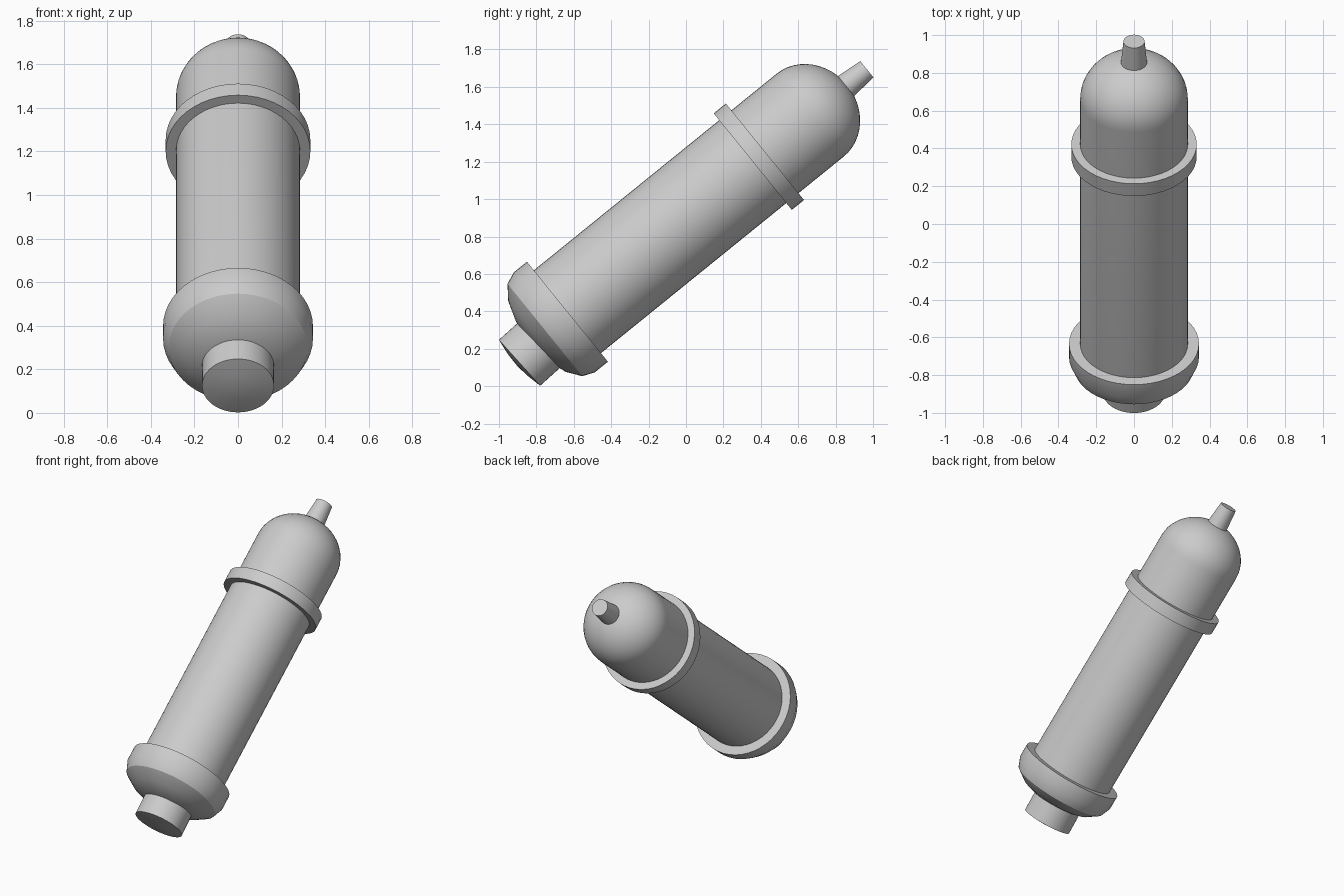
import bpy, bmesh, math
from mathutils import Matrix, Vector

if "Cube" in bpy.data.objects:
    bpy.data.objects.remove(bpy.data.objects["Cube"])

grey = bpy.data.materials.new("plain_grey")
grey.use_nodes = True
color = (0.6, 0.6, 0.6, 1)
grey.diffuse_color = color
grey.node_tree.nodes["Principled BSDF"].inputs["Base Color"].default_value = color

TILT = math.radians(39)          # slope of the long axis above the ground
ORIGIN = Vector((0, -0.634, 0.398))  # centre of the lower collar's top face


def lathe(name, profile, origin=ORIGIN, tilt=TILT, sides=48):
    """Spin (radius, height) points around a tilted axis into a closed solid."""
    bm = bmesh.new()
    rings = []
    for radius, height in profile:
        if radius < 1e-5:
            rings.append([bm.verts.new((0, 0, height))])
        else:
            angles = [math.tau * i / sides for i in range(sides)]
            rings.append([bm.verts.new((radius * math.cos(a), radius * math.sin(a), height))
                          for a in angles])
    for low, high in zip(rings, rings[1:]):
        for i in range(sides):
            j = (i + 1) % sides
            quad = [low[i % len(low)], low[j % len(low)], high[j % len(high)], high[i % len(high)]]
            bm.faces.new(list(dict.fromkeys(quad)))
    for ring in (rings[0], rings[-1]):
        if len(ring) > 1:
            bm.faces.new(ring)
    bmesh.ops.recalc_face_normals(bm, faces=bm.faces)
    bm.transform(Matrix.Translation(origin) @ Matrix.Rotation(tilt - math.pi / 2, 4, "X"))
    mesh = bpy.data.meshes.new(name)
    bm.to_mesh(mesh)
    bm.free()
    mesh.materials.append(grey)
    obj = bpy.data.objects.new(name, mesh)
    bpy.context.collection.objects.link(obj)
    bpy.ops.object.select_all(action="DESELECT")
    obj.select_set(True)
    bpy.context.view_layer.objects.active = obj
    bpy.ops.object.shade_smooth_by_angle(angle=math.radians(30))
    return obj


def dome(radius, base, depth, steps):
    """Quarter-ellipse profile from the rim to the apex."""
    arc = [math.pi / 2 * i / steps for i in range(steps)]
    return [(radius * math.cos(a), base + depth * math.sin(a)) for a in arc] + [(0, base + depth)]


# Long tube with its rounded upper end
lathe("body", [(0.285, -0.05)] + dome(0.285, 1.67, 0.255, 12))

# Raised band around the tube
lathe("upper_band", [(0.332, 1.275), (0.332, 1.359)])

# Wide collar with its shallow bowl underneath
lathe("lower_collar", [(0.344, 0)] + dome(0.344, -0.09, -0.17, 4))

# Tapered nozzle at the upper tip
lathe("nozzle", [(0.073, 1.87), (0.056, 2.06)], sides=32)

# Short end plug with a slightly bulged face
lathe("end_plug", [(0, -0.02), (0.073, -0.016), (0.165, 0), (0.165, 0.2)],
      origin=Vector((0, -0.89, 0.125)), tilt=math.radians(42))
